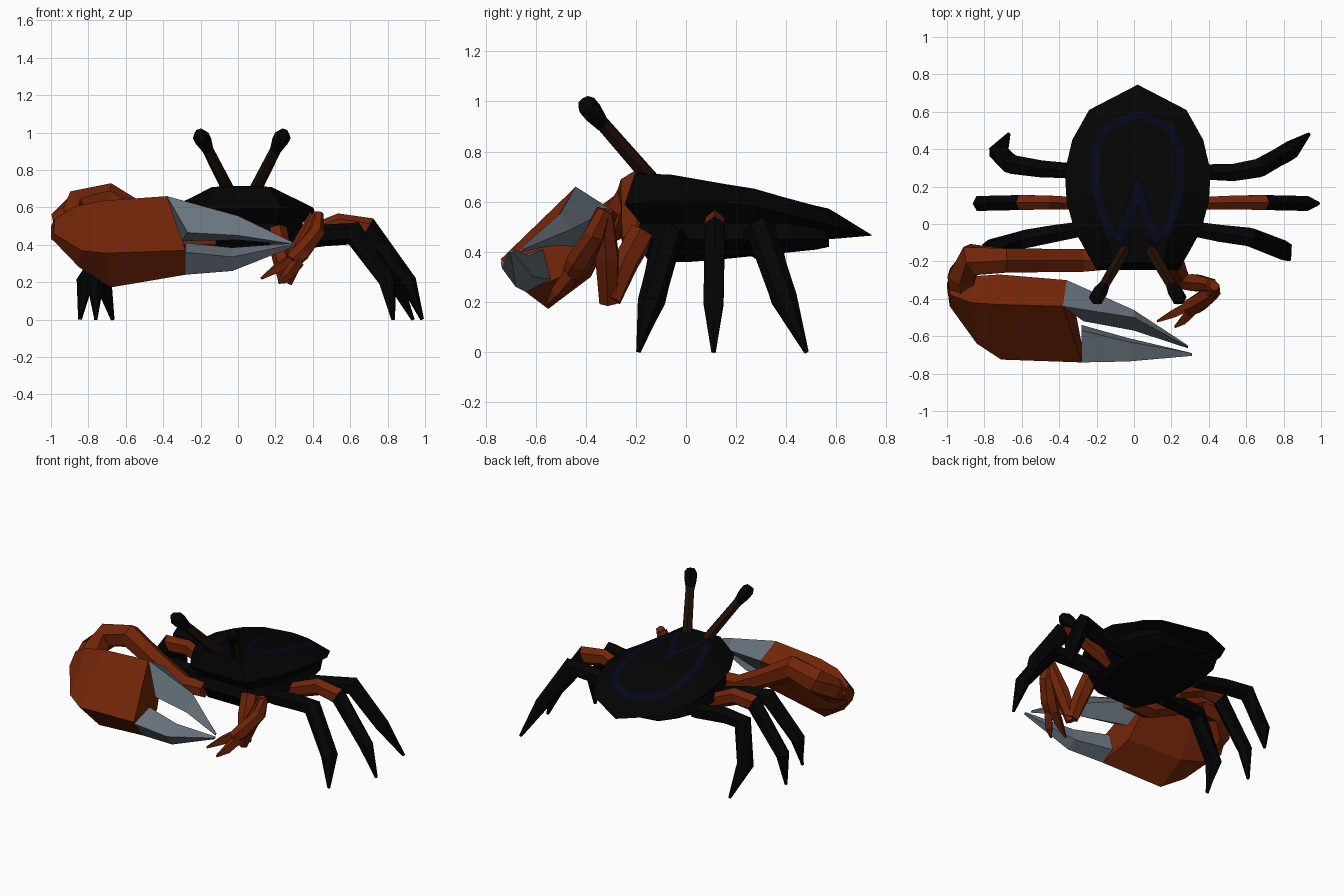
import bpy, bmesh, math
from mathutils import Vector

if "Cube" in bpy.data.objects:
    bpy.data.objects.remove(bpy.data.objects["Cube"])


def material(name, rgb):
    m = bpy.data.materials.new(name)
    m.diffuse_color = (*rgb, 1)
    m.use_nodes = True
    m.node_tree.nodes["Principled BSDF"].inputs["Base Color"].default_value = m.diffuse_color
    return m


ORANGE = material("orange_shell", (0.165, 0.018, 0.0025))
GREY = material("grey_finger", (0.14, 0.175, 0.21))
BLACK = material("black_shell", (0.001, 0.0011, 0.0011))
BLUE = material("dark_blue", (0.0015, 0.002, 0.009))
BROWN = material("brown_stalk", (0.015, 0.0045, 0.0015))
CX = 0.02  # body centre line


def make(name, verts, faces, mats, slots=None):
    me = bpy.data.meshes.new(name)
    me.from_pydata([tuple(v) for v in verts], [], faces)
    for m in mats:
        me.materials.append(m)
    if slots:
        for p, s in zip(me.polygons, slots):
            p.material_index = s
    bm = bmesh.new()
    bm.from_mesh(me)
    bmesh.ops.recalc_face_normals(bm, faces=bm.faces)
    bm.to_mesh(me)
    bm.free()
    ob = bpy.data.objects.new(name, me)
    bpy.context.collection.objects.link(ob)
    return ob


def loft(name, rings, mats, slots=None):
    """Skin equal-sized closed rings; slots gives a material per band."""
    n = len(rings[0])
    verts = [p for r in rings for p in r]
    faces, idx = [list(range(n))], [slots[0] if slots else 0]
    for k in range(len(rings) - 1):
        for i in range(n):
            j = (i + 1) % n
            faces.append([k * n + i, k * n + j, (k + 1) * n + j, (k + 1) * n + i])
            idx.append(slots[k] if slots else 0)
    faces.append([(len(rings) - 1) * n + i for i in range(n)])
    idx.append(slots[-1] if slots else 0)
    return make(name, verts, faces, mats, idx)


def limb(name, pts, radii, mats, slots=None, n=6):
    """Tapered many-sided tube; each radius is (sideways, upright)."""
    pts = [Vector(p) for p in pts]
    rings = []
    for i, p in enumerate(pts):
        t = Vector()
        if i:
            t += (p - pts[i - 1]).normalized()
        if i < len(pts) - 1:
            t += (pts[i + 1] - p).normalized()
        t.normalize()
        side = t.cross(Vector((0, 0, 1))).normalized()
        up = side.cross(t)
        w, h = radii[i]
        rings.append([p + side * w * math.cos(a) + up * h * math.sin(a)
                      for a in (math.tau * (k + 0.5) / n for k in range(n))])
    return loft(name, rings, mats, slots)


# Shell: half outlines run from the rear tip to the front corner
PROFILE = [(-0.25, 0.71), (-0.13, 0.722), (0.29, 0.66), (0.57, 0.572), (0.75, 0.465)]


def ridge(y):
    for (a, za), (b, zb) in zip(PROFILE, PROFILE[1:]):
        if y <= b:
            return za + (zb - za) * (y - a) / (b - a)
    return PROFILE[-1][1]


RIM = [(0, .745, .465), (.26, .61, .50), (.35, .45, .54), (.39, .28, .58),
       (.38, .12, .60), (.34, -.03, .60), (.28, -.14, .60), (.22, -.245, .59)]
OUTER = [(0, .61), (.19, .53), (.25, .40), (.25, .27), (.24, .15), (.20, .03), (.16, -.08), (.14, -.205)]
INNER = [(0, .57), (.15, .50), (.205, .39), (.205, .27), (.195, .16), (.16, .05), (.12, -.06), (.10, -.195)]


def full(half):
    return [(CX + x, y, z) for x, y, z in half] + [(CX - x, y, z) for x, y, z in half[:0:-1]]


def on_top(half):
    return [(x, y, ridge(y) - 0.25 * x * x) for x, y in half]


def shrink(sx, sy, zf):
    return [(x * sx, min(0.57, 0.2 + (y - 0.2) * sy), zf(y, z)) for x, y, z in RIM]


# Belly, side bulge, groove below the rim, rim, top rings
rings = [full(r) for r in (shrink(0.66, 0.78, lambda y, z: 0.36 + 0.08 * max(y, 0)),
                           shrink(0.89, 0.92, lambda y, z: min(0.45, z - 0.04)),
                           shrink(0.83, 0.86, lambda y, z: min(0.515, z - 0.015)),
                           RIM, on_top(OUTER), on_top(INNER))]
N, R = len(rings[0]), len(rings)
faces, slots = [list(range(N))], [0]
for k in range(R - 1):
    for i in range(N):
        j = (i + 1) % N
        faces.append([k * N + i, k * N + j, (k + 1) * N + j, (k + 1) * N + i])
        slots.append(1 if k == R - 2 and (i < 6 or i > 8) else 0)
top = (R - 1) * N
faces.append([top, top + 1, top + N - 1])
faces += [[top + i, top + i + 1, top + N - i - 1, top + N - i] for i in range(1, 7)]
slots += [0] * 7
make("shell", [p for r in rings for p in r], faces, [BLACK, BLUE], slots)

# Blue chevron on the shell
V = [(0, .26), (.07, .06), (.125, -.08), (.09, -.11), (0, .10)]
for s, side in ((1, "right"), (-1, "left")):
    make("chevron_" + side, [(CX + s * x, y, ridge(y) + 0.002) for x, y in V],
         [list(range(5))[::-s]], [BLUE])

# Eye stalks
for s, side in ((1, "right"), (-1, "left")):
    limb("eye_stalk_" + side,
         [(CX + s * .07, -.14, .69), (CX + s * .19, -.345, .925)],
         [(.034, .034), (.03, .03)], [BROWN])
    limb("eye_" + side,
         [(CX + s * .18, -.33, .905), (CX + s * .205, -.37, .955),
          (CX + s * .22, -.395, .985), (CX + s * .228, -.41, 1.005)],
         [(.03, .03), (.044, .044), (.044, .044), (.026, .026)], [BLACK])

# Walking legs: hip, upper joint, knee, shin, tip
LEGS = {
    "front_leg_right": [(.28, -.02, .42), (.46, -.05, .45), (.62, -.07, .46), (.80, -.14, .20), (.83, -.19, 0)],
    "middle_leg_right": [(.30, .11, .42), (.54, .115, .51), (.69, .115, .485), (.91, .11, .20), (.985, .11, 0)],
    "back_leg_right": [(.30, .28, .42), (.53, .275, .46), (.67, .30, .48), (.83, .39, .22), (.935, .48, 0)],
    "front_leg_left": [(-.24, -.02, .42), (-.42, -.05, .45), (-.58, -.08, .46), (-.765, -.135, .20), (-.76, -.19, 0)],
    "middle_leg_left": [(-.26, .11, .42), (-.46, .115, .51), (-.60, .115, .50), (-.82, .11, .20), (-.845, .11, 0)],
    "back_leg_left": [(-.26, .28, .42), (-.50, .295, .46), (-.66, .32, .46), (-.725, .385, .21), (-.67, .48, 0)],
}
for name, pts in LEGS.items():
    w = 1.0 if "middle" in name else 1.22
    limb(name, pts, [(.036 * w, .05), (.043 * w, .058), (.046 * w, .065), (.046 * w, .046), (.010, .010)],
         [BLACK, ORANGE], [1, 1, 0, 0] if "middle" in name else [0, 0, 0, 0])

# Large claw arm
limb("large_claw_arm",
     [(-.12, -.19, .43), (-.28, -.195, .43), (-.48, -.195, .53), (-.69, -.195, .65),
      (-.86, -.19, .61), (-.92, -.28, .53), (-.92, -.38, .47)],
     [(.06, .055), (.07, .06), (.072, .065), (.075, .08), (.095, .085), (.085, .08), (.07, .07)], [ORANGE])

# Large claw palm
loft("large_claw_palm", [
    [(-1.0, -.31, .50), (-.98, -.38, .54), (-.985, -.44, .46), (-.985, -.42, .42), (-1.0, -.34, .43)],
    [(-.87, -.28, .53), (-.87, -.42, .605), (-.84, -.64, .37), (-.85, -.52, .28), (-.87, -.36, .34)],
    [(-.72, -.27, .55), (-.73, -.43, .635), (-.71, -.725, .355), (-.68, -.55, .172), (-.70, -.38, .30)],
    [(-.36, -.30, .57), (-.38, -.44, .66), (-.28, -.74, .37), (-.28, -.64, .24), (-.32, -.43, .33)],
], [ORANGE])

# Large claw fingers
loft("large_claw_upper_finger", [
    [(-.36, -.30, .57), (-.38, -.44, .66), (-.27, -.52, .465), (-.30, -.42, .42)],
    [(0, -.46, .49), (0, -.50, .555), (0, -.57, .45), (0, -.53, .425)],
    [(.29, -.65, .41), (.29, -.657, .415), (.29, -.665, .405), (.29, -.66, .40)],
], [GREY])
loft("large_claw_lower_finger", [
    [(-.28, -.57, .41), (-.28, -.74, .36), (-.28, -.64, .24), (-.28, -.54, .29)],
    [(-.03, -.63, .385), (-.03, -.735, .335), (-.03, -.68, .26), (-.03, -.61, .30)],
    [(.31, -.69, .41), (.31, -.705, .405), (.31, -.70, .395), (.31, -.69, .40)],
], [GREY])

# Small claw: arm drops to an elbow, rises, then the hand hangs forward
limb("small_claw_upper_arm", [(.21, -.17, .48), (.23, -.24, .36), (.26, -.30, .21)],
     [(.055, .055), (.055, .055), (.045, .045)], [ORANGE])
limb("small_claw_forearm", [(.25, -.31, .20), (.33, -.315, .38), (.415, -.325, .56)],
     [(.04, .04), (.052, .05), (.036, .034)], [ORANGE])
limb("small_claw_hand", [(.43, -.33, .57), (.42, -.365, .47), (.34, -.425, .36), (.29, -.45, .31)],
     [(.028, .028), (.045, .045), (.055, .05), (.048, .042)], [ORANGE])
limb("small_claw_upper_finger", [(.32, -.425, .34), (.22, -.475, .28), (.125, -.52, .22)],
     [(.036, .036), (.03, .032), (.008, .008)], [ORANGE], n=4)
limb("small_claw_lower_finger", [(.32, -.455, .31), (.27, -.51, .24), (.22, -.55, .195)],
     [(.036, .036), (.03, .03), (.008, .008)], [ORANGE], n=4)
